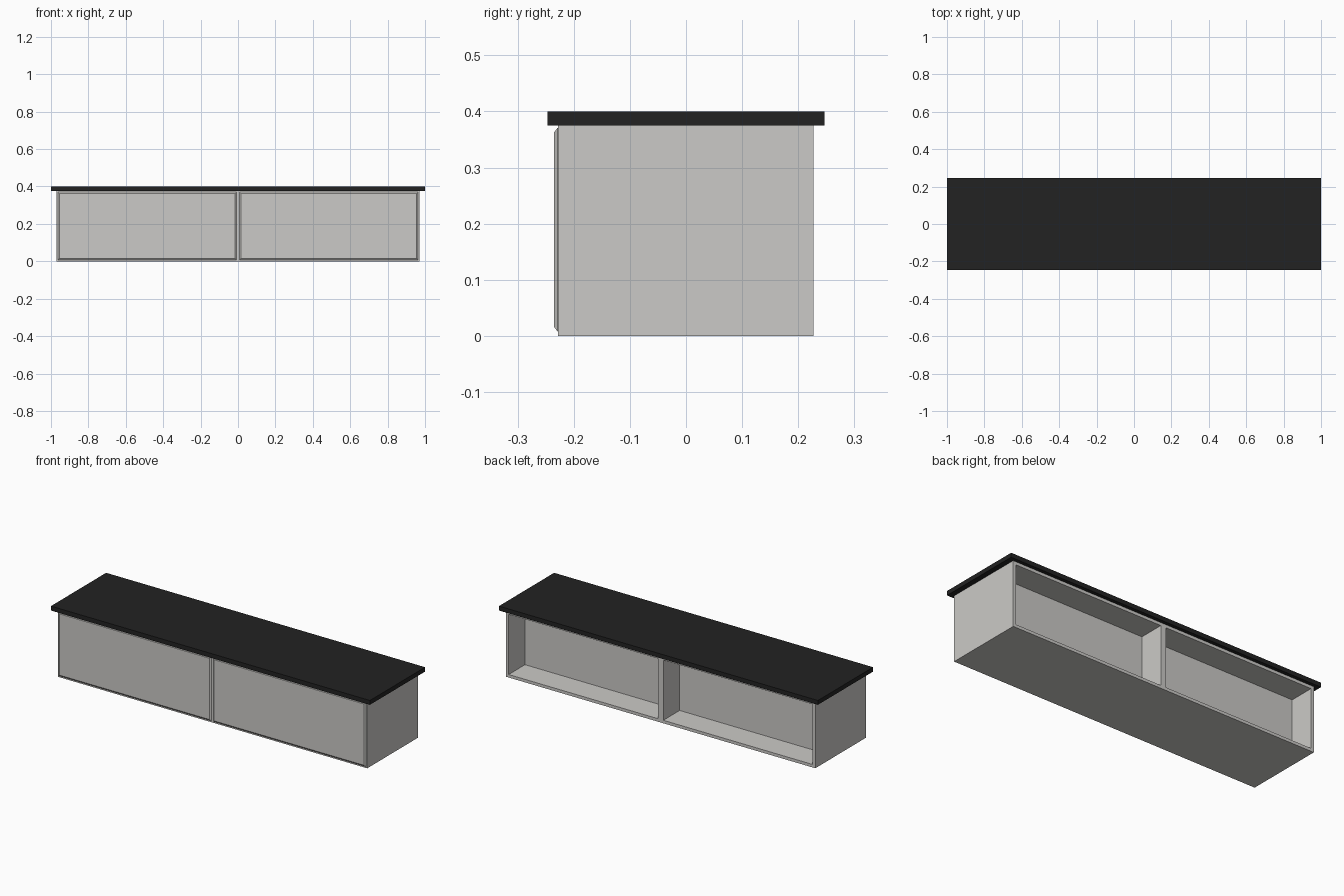
import bpy, bmesh

if "Cube" in bpy.data.objects:
    bpy.data.objects.remove(bpy.data.objects["Cube"])


def material(name, rgb):
    m = bpy.data.materials.new(name)
    m.diffuse_color = (*rgb, 1)
    m.use_nodes = True
    m.node_tree.nodes["Principled BSDF"].inputs["Base Color"].default_value = m.diffuse_color
    return m


GREY = material("warm_grey", (0.6, 0.59, 0.57))
BLACK = material("soft_black", (0.016, 0.016, 0.016))


def box(name, x0, x1, y0, y1, z0, z1, mat, chamfer=None):
    """Box from its limits; chamfer=(inset, depth) tapers the front rim."""
    bm = bmesh.new()
    bmesh.ops.create_cube(bm, size=1)
    for v in bm.verts:
        v.co.x = x1 if v.co.x > 0 else x0
        v.co.y = y1 if v.co.y > 0 else y0
        v.co.z = z1 if v.co.z > 0 else z0
    if chamfer:
        bm.normal_update()
        front = [f for f in bm.faces if f.normal.y < -0.9]
        bmesh.ops.inset_region(bm, faces=front, thickness=chamfer[0], use_even_offset=True)
        for v in front[0].verts:
            v.co.y -= chamfer[1]
    mesh = bpy.data.meshes.new(name)
    bm.to_mesh(mesh)
    bm.free()
    mesh.materials.append(mat)
    ob = bpy.data.objects.new(name, mesh)
    bpy.context.collection.objects.link(ob)
    return ob


W, YF, YB, H, T = 0.97, -0.228, 0.227, 0.375, 0.017

# overhanging worktop
box("worktop", -1, 1, -0.247, 0.247, H, 0.4, BLACK)

# two open-backed cabinets side by side
for side, a, b in (("left", -W, 0), ("right", 0, W)):
    box(side + "_floor", a + T, b - T, YF, YB, 0, T, GREY)
    box(side + "_ceiling", a + T, b - T, YF, YB, H - T, H, GREY)
    box(side + "_recessed_panel", a + T, b - T, 0.065, 0.081, T, H - T, GREY)
    # chamfered front panel, standing slightly proud
    box(side + "_door", a + 0.007, b - 0.007, YF - 0.001, YF + 0.012,
        0.008, H - 0.004, GREY, chamfer=(0.008, 0.006))

# upright boards
box("left_side", -W, -W + T, YF, YB, 0, H, GREY)
box("right_side", W - T, W, YF, YB, 0, H, GREY)
box("centre_divider", -T, T, YF, YB, 0, H, GREY)
